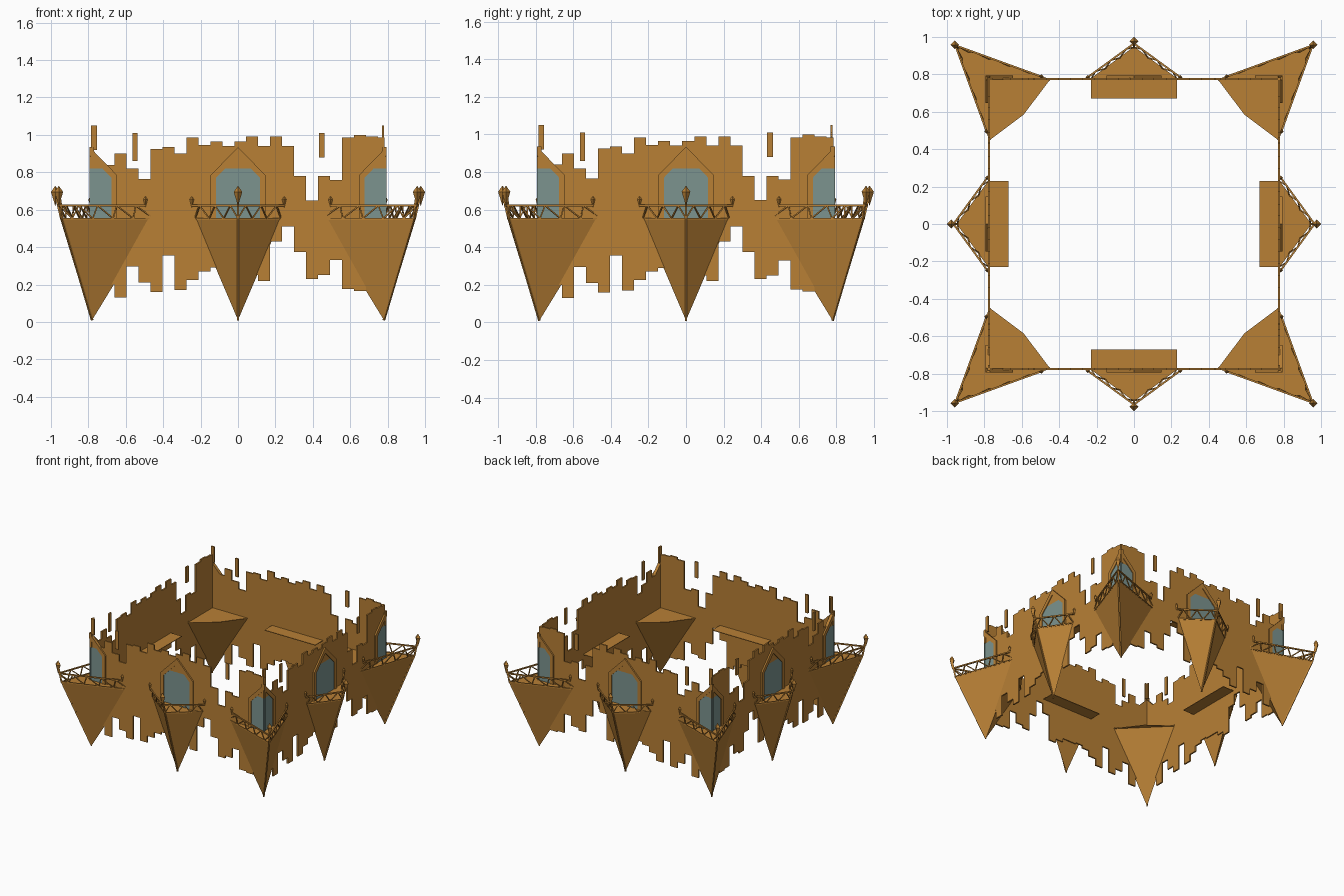
import bpy, bmesh
from mathutils import Vector

if "Cube" in bpy.data.objects:
    bpy.data.objects.remove(bpy.data.objects["Cube"])


def material(name, rgb):
    m = bpy.data.materials.new(name)
    m.diffuse_color = (*rgb, 1)
    m.use_nodes = True
    m.node_tree.nodes["Principled BSDF"].inputs["Base Color"].default_value = m.diffuse_color
    return m


BRONZE = material("bronze", (0.48, 0.215, 0.036))
GLASS = material("grey_teal_glass", (0.20, 0.295, 0.275))


def finish(name, bm, mat):
    bmesh.ops.recalc_face_normals(bm, faces=bm.faces)
    mesh = bpy.data.meshes.new(name)
    bm.to_mesh(mesh)
    bm.free()
    mesh.materials.append(mat)
    bpy.context.collection.objects.link(bpy.data.objects.new(name, mesh))


def prism(bm, lower, upper):
    """Closed solid between two matching outlines."""
    a = [bm.verts.new(p) for p in lower]
    b = [bm.verts.new(p) for p in upper]
    n = len(a)
    bm.faces.new(a)
    bm.faces.new(b[::-1])
    for i in range(n):
        bm.faces.new((a[i], a[(i + 1) % n], b[(i + 1) % n], b[i]))


def slab(bm, f, outline, d0, d1):
    """Upright plate: outline is (along wall, height), d is distance outward."""
    prism(bm, [f(u, d0, z) for u, z in outline], [f(u, d1, z) for u, z in outline])


def rod(bm, p, q, r=0.0045):
    p, q = Vector(p), Vector(q)
    d = q - p
    side = d.cross(Vector((0, 0, 1)))
    if side.length < 1e-5:
        side = Vector((1, 0, 0))
    side = side.normalized() * r
    up = side.cross(d).normalized() * r
    ring = (side + up, up - side, -side - up, side - up)
    prism(bm, [p + o for o in ring], [q + o for o in ring])


def finial(bm, p, r, h0, h1, h2):
    """Four-sided spear head: bottom, widest and top heights."""
    x, y, _ = p
    lo, hi = bm.verts.new((x, y, h0)), bm.verts.new((x, y, h2))
    ring = [bm.verts.new((x + a * r, y + b * r, h1))
            for a, b in ((1, 0), (0, 1), (-1, 0), (0, -1))]
    for i in range(4):
        bm.faces.new((ring[i], ring[(i + 1) % 4], hi))
        bm.faces.new((ring[(i + 1) % 4], ring[i], lo))


# Ragged wall column heights
TOPS = [.84, .84, .90, .82, .765, .925, .935, .90, .985, .945, .965, .94, .965,
        .99, .94, .99, .94, .78, .65, .78, .76, .985, 1.0, .99, .985]
BOTS = [.25, .20, .13, .295, .21, .16, .355, .17, .225, .27, .29, .28, .28,
        .25, .22, .43, .51, .375, .23, .25, .33, .175, .165, .20, .25]
FLOATS = [(-.785, -.755, .92, 1.05), (-.565, -.537, .86, 1.01), (.432, .462, .88, 1.01)]
EDGES = [max(-.784, min(.784, -.788 + .064 * k)) for k in range(26)]
DECK = .55


def wall(name, f):
    top, bottom = [], []
    for k in range(25):
        top += [(EDGES[k], TOPS[k]), (EDGES[k + 1], TOPS[k])]
        bottom += [(EDGES[k], BOTS[k]), (EDGES[k + 1], BOTS[k])]
    bm = bmesh.new()
    slab(bm, f, bottom + top[::-1], .769, .781)
    for a, b, lo, hi in FLOATS:     # loose fragments
        slab(bm, f, [(a, lo), (b, lo), (b, hi), (a, hi)], .769, .781)
    finish(name + "_ragged_wall", bm, BRONZE)

    # Half windows: two make the middle one, one at each corner
    frame, glass = bmesh.new(), bmesh.new()
    for c, s in ((0, 1), (0, -1), (-.793, 1), (.793, -1)):
        def half(pts):
            return [(c + s * x, z) for x, z in pts]
        slab(frame, f, half([(0, .935), (.146, .785), (.146, .55), (.118, .55),
                             (.118, .77), (0, .89)]), .769, .793)
        slab(frame, f, half([(0, .82), (.07, .82), (.119, .77), (0, .892)]), .769, .787)
        slab(glass, f, half([(0, .55), (.118, .55), (.118, .77), (.07, .82), (0, .82)]),
             .780, .787)
    finish(name + "_window_frames", frame, BRONZE)
    finish(name + "_window_glass", glass, GLASS)


def balcony(name, f, tip, sides, inner, apex, rail_tip, rail_ends, peak, n):
    # Deck plate and pointed underside
    bm = bmesh.new()
    outline = [tip, sides[0]] + inner + [sides[1]]
    prism(bm, [f(*p, DECK - .005) for p in outline], [f(*p, DECK) for p in outline])
    finish(name + "_deck", bm, BRONZE)
    bm = bmesh.new()
    t, a, b = [bm.verts.new(f(*p, DECK - .001)) for p in (tip, *sides)]
    low = bm.verts.new(f(*apex, .01))
    for tri in ((t, a, low), (t, b, low), (a, b, low), (t, a, b)):
        bm.faces.new(tri)
    finish(name + "_spike", bm, BRONZE)

    # Truss railing leaning outward, with keel rib and spear finials
    bm = bmesh.new()
    for s, e in zip(sides, rail_ends):
        def low_pt(t):
            return f(*Vector(s).lerp(Vector(tip), t), DECK + .003)

        def high_pt(t):
            return f(*Vector(e).lerp(Vector(rail_tip), t), .622)
        rod(bm, high_pt(0), high_pt(1), .005)
        rod(bm, low_pt(0), low_pt(1), .003)
        for i in range(n):
            t0, t1 = i / n, (i + 1) / n
            if i % 2:
                rod(bm, high_pt(t0), low_pt(t1), .0035)
            else:
                rod(bm, low_pt(t0), high_pt(t1), .0035)
        finial(bm, high_pt(0), .012, .61, .655, .672)
    rod(bm, f(*apex, .01), f(*tip, DECK), .005)
    rod(bm, f(*tip, DECK), f(*peak, .69), .006)
    finial(bm, f(*peak, 0), .023, .62, .695, .728)
    finish(name + "_railing", bm, BRONZE)


# Four walls with a middle balcony each
SIDES = {
    "front": lambda u, d, z: (u, -d, z),
    "back": lambda u, d, z: (u, d, z),
    "right": lambda u, d, z: (d, u, z),
    "left": lambda u, d, z: (-d, u, z),
}
for name, f in SIDES.items():
    wall(name, f)
    balcony(name, f, (0, .945), [(-.23, .775), (.23, .775)],
            [(-.23, .67), (.23, .67)], (0, .78),
            (0, .965), [(-.247, .785), (.247, .785)], (0, .977), 6)

# Four corner balconies
for sx, nx in ((-1, "left"), (1, "right")):
    for sy, ny in ((-1, "front"), (1, "back")):
        def corner(x, y, z, sx=sx, sy=sy):
            return (sx * x, sy * y, z)
        balcony(ny + "_" + nx + "_corner", corner, (.94, .94),
                [(.45, .77), (.77, .45)], [(.59, .585), (.585, .59)][:1], (.78, .78),
                (.955, .955), [(.495, .788), (.788, .495)], (.958, .958), 9)
